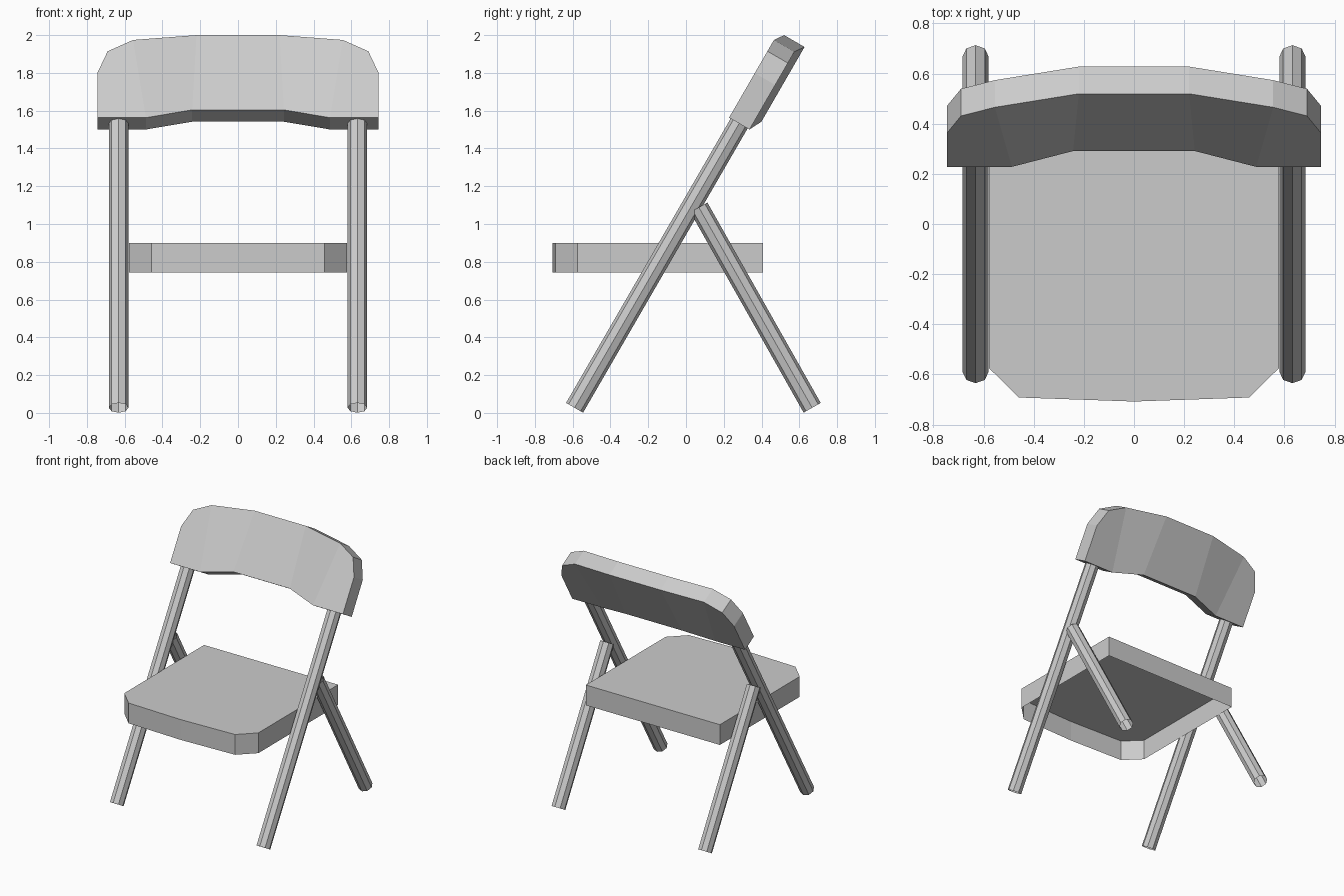
import bpy, bmesh
from mathutils import Matrix, Vector

cube = bpy.data.objects.get("Cube")
if cube:
    bpy.data.objects.remove(cube, do_unlink=True)

grey = bpy.data.materials.new("light_grey")
grey.use_nodes = True
grey.diffuse_color = (0.6, 0.6, 0.6, 1)
grey.node_tree.nodes["Principled BSDF"].inputs["Base Color"].default_value = (0.6, 0.6, 0.6, 1)


def finish(name, bm):
    mesh = bpy.data.meshes.new(name)
    bm.to_mesh(mesh)
    bm.free()
    mesh.materials.append(grey)
    obj = bpy.data.objects.new(name, mesh)
    bpy.context.collection.objects.link(obj)
    return obj


def mirrored(half):
    """Reflect a list of (x, ...) rows to the -x side, keeping order."""
    return [(-row[0], *row[1:]) for row in reversed(half)]


# Open-ended eight-sided tube between two points
def tube(name, start, end, radius=0.052, sides=8):
    start, end = Vector(start), Vector(end)
    axis = end - start
    across = Vector((1, 0, 0))
    up = axis.normalized()
    side = up.cross(across)
    turn = Matrix((across, side, up)).transposed().to_4x4()
    bm = bmesh.new()
    bmesh.ops.create_cone(bm, cap_ends=False, segments=sides, radius1=radius,
                          radius2=radius, depth=axis.length,
                          matrix=Matrix.Translation((start + end) / 2) @ turn)
    return finish(name, bm)


# Legs: the long pair carries the backrest, the short pair props it from behind
for label, x in (("left", 0.632), ("right", -0.632)):
    tube(f"{label}_long_leg", (x, -0.59, 0.027), (x, 0.283, 1.535))
    tube(f"{label}_rear_leg", (x, 0.668, 0.027), (x, 0.068, 1.088))

# Seat: a shallow pan, open underneath, with clipped front corners
half = [(0.578, 0.408), (0.578, -0.575), (0.459, -0.692)]
outline = half + [(0, -0.708)] + mirrored(half)
bm = bmesh.new()
top = [bm.verts.new((x, y, 0.9)) for x, y in outline]
low = [bm.verts.new((x, y, 0.742)) for x, y in outline]
bm.faces.new(reversed(top))
for i in range(len(outline)):
    j = (i + 1) % len(outline)
    bm.faces.new((top[i], top[j], low[j], low[i]))
finish("seat", bm)

# Backrest: a thick bowed slab leaning back at the angle of the long legs
base = Vector((0, 0.228, 1.563))
rise = Vector((0, 0.5, 0.866))
depth = Vector((0, 0.866, -0.5))
thickness = 0.125
# stations: bottom x, top x, bottom height, top height, bow
half = [(0.745, 0.745, 0, 0.272, 0), (0.69, 0.69, 0, 0.406, 0),
        (0.487, 0.555, 0, 0.475, 0), (0.243, 0.22, 0.067, 0.524, 0.034)]
stations = half + [(-b, -t, *rest) for b, t, *rest in reversed(half)]
bm = bmesh.new()
rings = []
for xb, xt, hb, ht, bow in stations:
    corners = ((xb, hb, bow), (xt, ht, bow),
               (xt, ht, bow + thickness), (xb, hb, bow + thickness))
    rings.append([bm.verts.new(base + Vector((x, 0, 0)) + rise * h + depth * d)
                  for x, h, d in corners])
for a, b in zip(rings, rings[1:]):
    for k in range(4):
        n = (k + 1) % 4
        bm.faces.new((a[k], a[n], b[n], b[k]))
bm.faces.new(rings[0])
bm.faces.new(rings[-1])
bmesh.ops.recalc_face_normals(bm, faces=bm.faces)
finish("backrest", bm)
